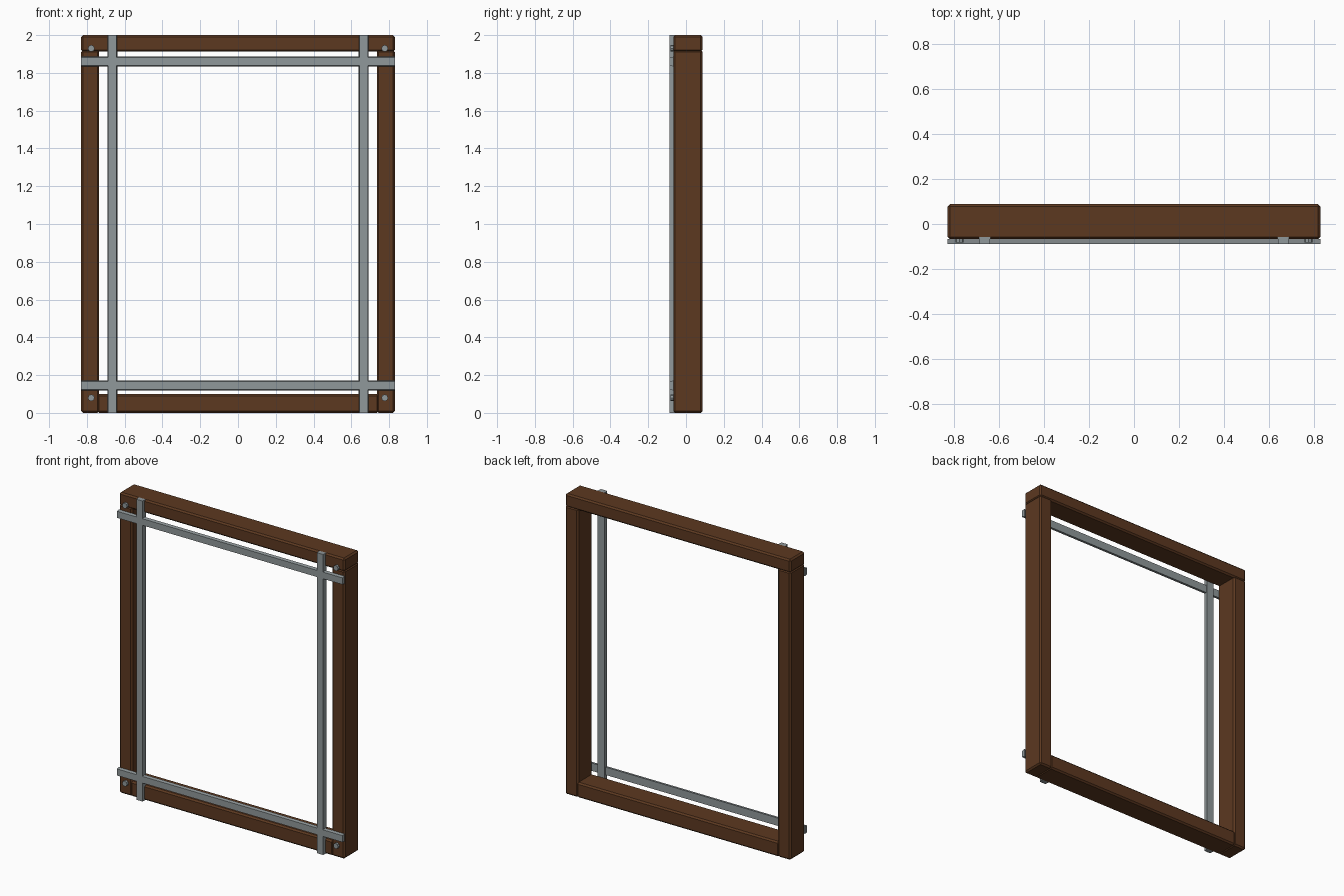
import bpy, bmesh, math
from mathutils import Matrix, Vector

if "Cube" in bpy.data.objects:
    bpy.data.objects.remove(bpy.data.objects["Cube"])


def material(name, color):
    m = bpy.data.materials.new(name)
    m.use_nodes = True
    m.diffuse_color = color
    m.node_tree.nodes["Principled BSDF"].inputs["Base Color"].default_value = color
    return m


wood = material("brown_wood", (0.107, 0.04, 0.0145, 1))
metal = material("grey_metal", (0.28, 0.315, 0.325, 1))


def finish(bm, name, mat):
    bmesh.ops.recalc_face_normals(bm, faces=bm.faces[:])
    mesh = bpy.data.meshes.new(name)
    bm.to_mesh(mesh)
    bm.free()
    mesh.materials.append(mat)
    ob = bpy.data.objects.new(name, mesh)
    bpy.context.collection.objects.link(ob)
    return ob


def beam(name, x, y, z):
    """Chamfered timber spanning the given ranges."""
    bm = bmesh.new()
    bmesh.ops.create_cube(bm, size=1)
    for v in bm.verts:
        v.co = Vector([(r[0] + r[1]) / 2 + c * (r[1] - r[0])
                       for r, c in zip((x, y, z), v.co)])
    ob = finish(bm, name, wood)
    bev = ob.modifiers.new("chamfer", "BEVEL")
    bev.width = 0.01
    bev.segments = 1


def strip(name, start, end, side, back):
    """Flat bar, wider at the back, between two points."""
    bm = bmesh.new()
    profile = [(-0.026, back), (0.026, back), (0.022, -0.088), (-0.022, -0.088)]
    ends = []
    for p in (start, end):
        ends.append([bm.verts.new(Vector(p) + Vector(side) * w + Vector((0, y, 0)))
                     for w, y in profile])
        bm.faces.new(ends[-1])
    for i in range(4):
        j = (i + 1) % 4
        bm.faces.new((ends[0][i], ends[0][j], ends[1][j], ends[1][i]))
    finish(bm, name, metal)


# Timber frame
depth = (-0.067, 0.088)
beam("top_beam", (-0.83, 0.83), depth, (1.912, 2.0))
beam("bottom_beam", (-0.745, 0.745), depth, (0, 0.1))
for label, s in (("left", 1), ("right", -1)):
    beam(label + "_post", sorted((s * 0.735, s * 0.83)), depth, (0, 1.92))
    # Upright metal bars
    strip(label + "_bar", (s * 0.665, 0, 0), (s * 0.665, 0, 2), (1, 0, 0), -0.057)
    # Bolt heads at the corners
    for level, z in (("upper", 1.93), ("lower", 0.08)):
        bm = bmesh.new()
        bmesh.ops.create_cone(bm, cap_ends=True, segments=8, radius1=0.018,
                              radius2=0.018, depth=0.03,
                              matrix=Matrix.Translation((s * 0.777, -0.068, z))
                              @ Matrix.Rotation(math.pi / 2, 4, "X"))
        finish(bm, f"{level}_{label}_bolt", metal)

# Horizontal metal bars
for label, z in (("upper", 1.86), ("lower", 0.145)):
    strip(label + "_bar", (-0.83, 0, z), (0.83, 0, z), (0, 0, 1), -0.066)
